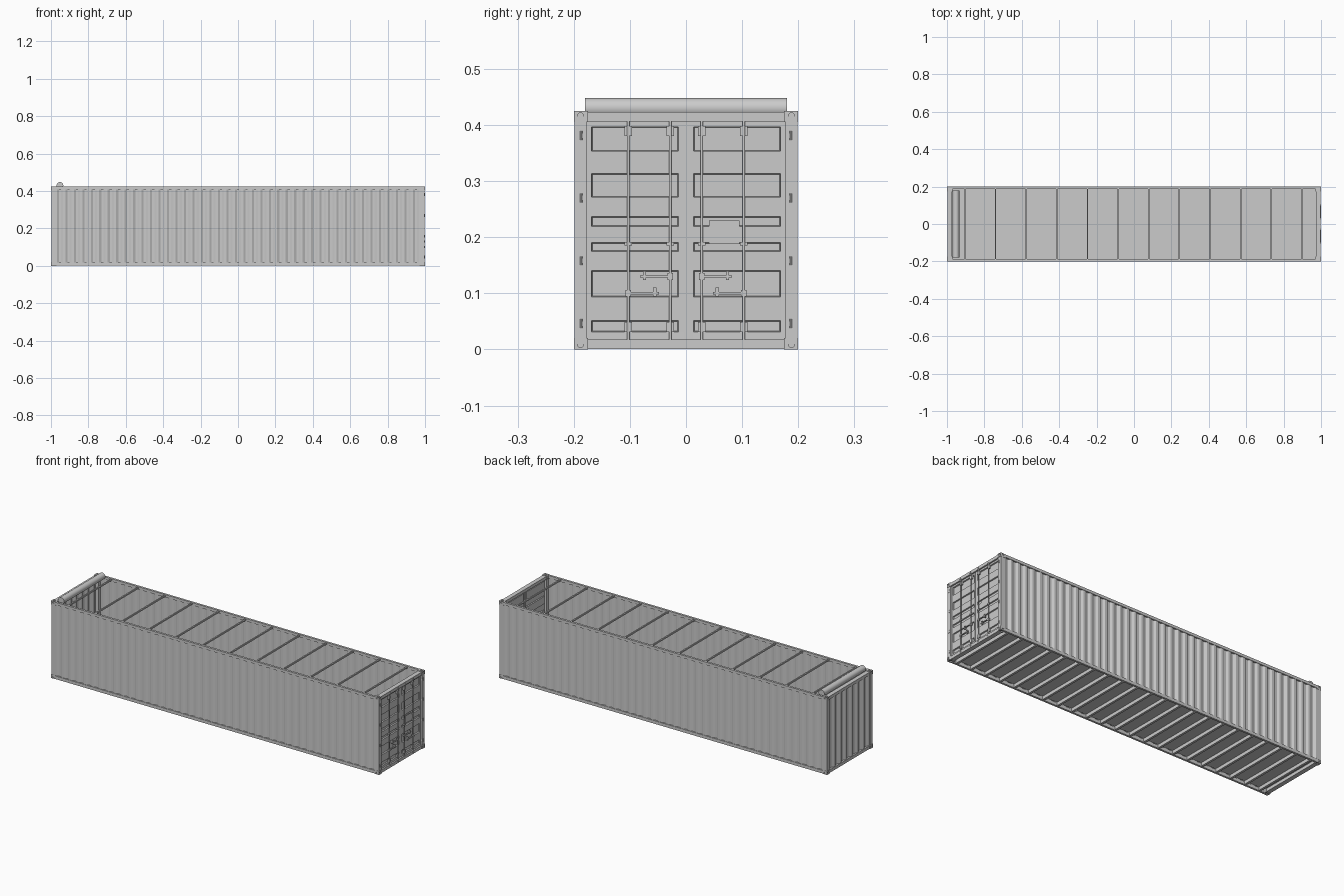
import bpy, bmesh, math
from mathutils import Matrix, Vector

if "Cube" in bpy.data.objects:
    bpy.data.objects.remove(bpy.data.objects["Cube"])

grey = bpy.data.materials.new("container grey")
grey.use_nodes = True
COLOUR = (0.6, 0.6, 0.6, 1)
grey.diffuse_color = COLOUR
grey.node_tree.nodes["Principled BSDF"].inputs["Base Color"].default_value = COLOUR

L, W, H = 1.0, 0.2, 0.425      # half length, half width, height
SIDES = (-1, 1)


def finish(name, bm):
    mesh = bpy.data.meshes.new(name)
    bmesh.ops.recalc_face_normals(bm, faces=bm.faces[:])
    bm.to_mesh(mesh)
    bm.free()
    mesh.materials.append(grey)
    obj = bpy.data.objects.new(name, mesh)
    bpy.context.collection.objects.link(obj)
    return obj


def add_box(bm, x, y, z):
    """Box spanning three (low, high) ranges."""
    spans = [sorted(r) for r in (x, y, z)]
    mid = Vector([(a + b) / 2 for a, b in spans])
    size = [b - a for a, b in spans]
    bmesh.ops.create_cube(bm, size=1, matrix=Matrix.Translation(mid) @ Matrix.Diagonal((*size, 1)))


def boxes(name, spans):
    bm = bmesh.new()
    for s in spans:
        add_box(bm, *s)
    return finish(name, bm)


def add_rod(bm, centre, length, radius, axis, sides=12, stretch=1):
    turn = {"X": Matrix.Rotation(math.pi / 2, 4, "Y"),
            "Y": Matrix.Rotation(math.pi / 2, 4, "X"),
            "Z": Matrix()}[axis]
    scale = Matrix.Diagonal((1, 1, stretch, 1)) if axis != "Z" else Matrix.Diagonal((stretch, 1, 1, 1))
    bmesh.ops.create_cone(bm, cap_ends=True, segments=sides, radius1=radius, radius2=radius,
                          depth=length, matrix=Matrix.Translation(centre) @ scale @ turn)


def smooth(obj):
    for p in obj.data.polygons:
        p.use_smooth = len(p.vertices) == 4


def thicken(obj, amount):
    mod = obj.modifiers.new("sheet thickness", "SOLIDIFY")
    mod.thickness = amount
    mod.offset = 0


def corrugated(name, half, count, outer, inner, place):
    """Trapezoid-ribbed sheet; place maps (along, across, z) to a position."""
    bm = bmesh.new()
    pitch = 2 * half / (count + 0.25)
    line = []
    for i in range(count + 1):
        start = -half + i * pitch
        line += [(start, outer), (start + pitch * 0.25, outer)]
        if i < count:
            line += [(start + pitch * 0.5, inner), (start + pitch * 0.75, inner)]
    rows = [[bm.verts.new(place(u, v, z)) for u, v in line] for z in (0.012, H - 0.01)]
    for i in range(len(line) - 1):
        bm.faces.new((rows[0][i], rows[0][i + 1], rows[1][i + 1], rows[1][i]))
    thicken(finish(name, bm), 0.0012)


# Ribbed walls: two long sides and the closed end
for s, label in ((-1, "front"), (1, "back")):
    corrugated(label + "_side_wall", 0.98, 43, 0.1975, 0.191, lambda u, v, z: (u, s * v, z))
corrugated("end_wall", 0.182, 7, 0.994, 0.986, lambda u, v, z: (-v, u, z))

# Frame: rails, posts, headers and sills
boxes("top_rails", [((-0.98, 0.98), (s * 0.188, s * W), (H - 0.016, H - 0.001)) for s in SIDES])
boxes("bottom_rails", [((-0.98, 0.98), (s * 0.189, s * W), (0.001, 0.018)) for s in SIDES])
boxes("corner_posts", [((e * 0.975, e * 0.998), (s * 0.177, s * 0.199), (0.01, H - 0.01))
                       for e in SIDES for s in SIDES])
boxes("end_headers", [((e * 0.973, e * 0.997), (-0.18, 0.18), (H - 0.019, H - 0.002)) for e in SIDES])
boxes("end_sills", [((e * 0.973, e * 0.997), (-0.18, 0.18), (0.001, 0.018)) for e in SIDES])

# Corner castings with oval sockets on their outer faces
corners = [(e, s, z) for e in SIDES for s in SIDES for z in (0, H)]
castings = boxes("corner_castings", [((e * L, e * 0.971), (s * W, s * 0.175),
                                      (z, z + (0.02 if z == 0 else -0.02))) for e, s, z in corners])
bm = bmesh.new()
for e, s, z in corners:
    zc = 0.01 if z == 0 else H - 0.01
    add_rod(bm, (e * L, s * 0.188, zc), 0.008, 0.0055, "X", 16, 1.25)
    add_rod(bm, (e * 0.986, s * W, zc), 0.008, 0.0055, "Y", 16, 1.25)
    add_rod(bm, (e * 0.986, s * 0.188, z), 0.008, 0.0055, "Z", 16, 1.4)
cutter = finish("socket_cutter", bm)
cutter.hide_render = True
cutter.hide_set(True)
cut = castings.modifiers.new("sockets", "BOOLEAN")
cut.operation = "DIFFERENCE"
cut.object = cutter

# Floor and the crossmembers below it
boxes("floor", [((-0.98, 0.98), (-0.19, 0.19), (0.021, 0.026))])
boxes("crossmembers", [((x - 0.006, x + 0.006), (-0.19, 0.19), (0.003, 0.022))
                       for x in [-0.945 + i * 0.09 for i in range(22)]])

# Roof bows across the open top, and the rolled cover at the closed end
boxes("roof_bows", [((x - 0.0035, x + 0.0035), (-0.19, 0.19), (H - 0.011, H - 0.003))
                    for x in [-0.904 + i * 0.1638 for i in range(12)]])
bm = bmesh.new()
add_rod(bm, (-0.952, 0, 0.43), 0.36, 0.018, "Y", 24)
smooth(finish("rolled_cover", bm))

# Doors: flat sheet with pressed-in panels
FACE = 0.988
y_cuts = (0.003, 0.013, 0.169, 0.178)
panels = ((0.031, 0.052), (0.093, 0.141), (0.174, 0.191), (0.219, 0.237), (0.271, 0.314), (0.353, 0.397))
z_cuts = [0.016] + [z for p in panels for z in p] + [0.408]
for s, label in ((-1, "front"), (1, "back")):
    bm = bmesh.new()
    grid = [[bm.verts.new((FACE, s * y, z)) for y in y_cuts] for z in z_cuts]
    pressed = []
    for r in range(len(z_cuts) - 1):
        for c in range(3):
            quad = [grid[r][c], grid[r][c + 1], grid[r + 1][c + 1], grid[r + 1][c]]
            face = bm.faces.new(quad if s > 0 else quad[::-1])
            if c == 1 and r % 2:
                pressed.append(face)
    bm.normal_update()
    bmesh.ops.inset_individual(bm, faces=pressed, thickness=0.002, depth=0)
    for f in pressed:
        bmesh.ops.translate(bm, verts=f.verts[:], vec=(-0.006, 0, 0))
    thicken(finish(label + "_door", bm), 0.002)
boxes("door_seal", [((0.982, 0.987), (-0.004, 0.004), (0.016, 0.408))])

# Locking rods with cams and guide brackets
bm = bmesh.new()
fit = []
for s in SIDES:
    for y in (0.028, 0.103):
        add_rod(bm, (0.9945, s * y, 0.2125), 0.4, 0.0024, "Z", 10)
        for z in (0.012, 0.413):
            fit.append(((0.988, 0.999), (s * y - 0.004, s * y + 0.004), (z - 0.004, z + 0.004)))
        for z in (0.04, 0.188, 0.389):
            tall = 0.003 if z == 0.188 else 0.009
            fit.append(((0.988, 0.996), (s * y - 0.007, s * y + 0.007), (z - tall, z + tall)))
smooth(finish("locking_rods", bm))
boxes("rod_brackets", fit)

# Door handles with catches, two on each door
fit = []
for s in SIDES:
    for rod, tip, catch, z in ((0.028, 0.082, 0.074, 0.13), (0.103, 0.048, 0.056, 0.1)):
        fit.append(((0.993, 0.999), (s * rod, s * tip), (z - 0.002, z + 0.002)))
        fit.append(((0.987, 0.998), (s * (catch - 0.003), s * (catch + 0.003)), (z - 0.006, z + 0.01)))
        fit.append(((0.99, 0.9985), (s * rod - 0.005, s * rod + 0.005), (z - 0.006, z + 0.006)))
boxes("door_handles", fit)

# Hinges on the posts and a blank plate on one door
bm = bmesh.new()
for s in SIDES:
    for z in (0.046, 0.158, 0.27, 0.381):
        add_rod(bm, (0.9975, s * 0.187, z), 0.016, 0.0024, "Z", 10)
        add_box(bm, (0.99, 0.999), (s * 0.178, s * 0.187), (z - 0.004, z + 0.004))
finish("door_hinges", bm)
boxes("door_plate", [((0.988, 0.9905), (0.041, 0.095), (0.188, 0.23))])
